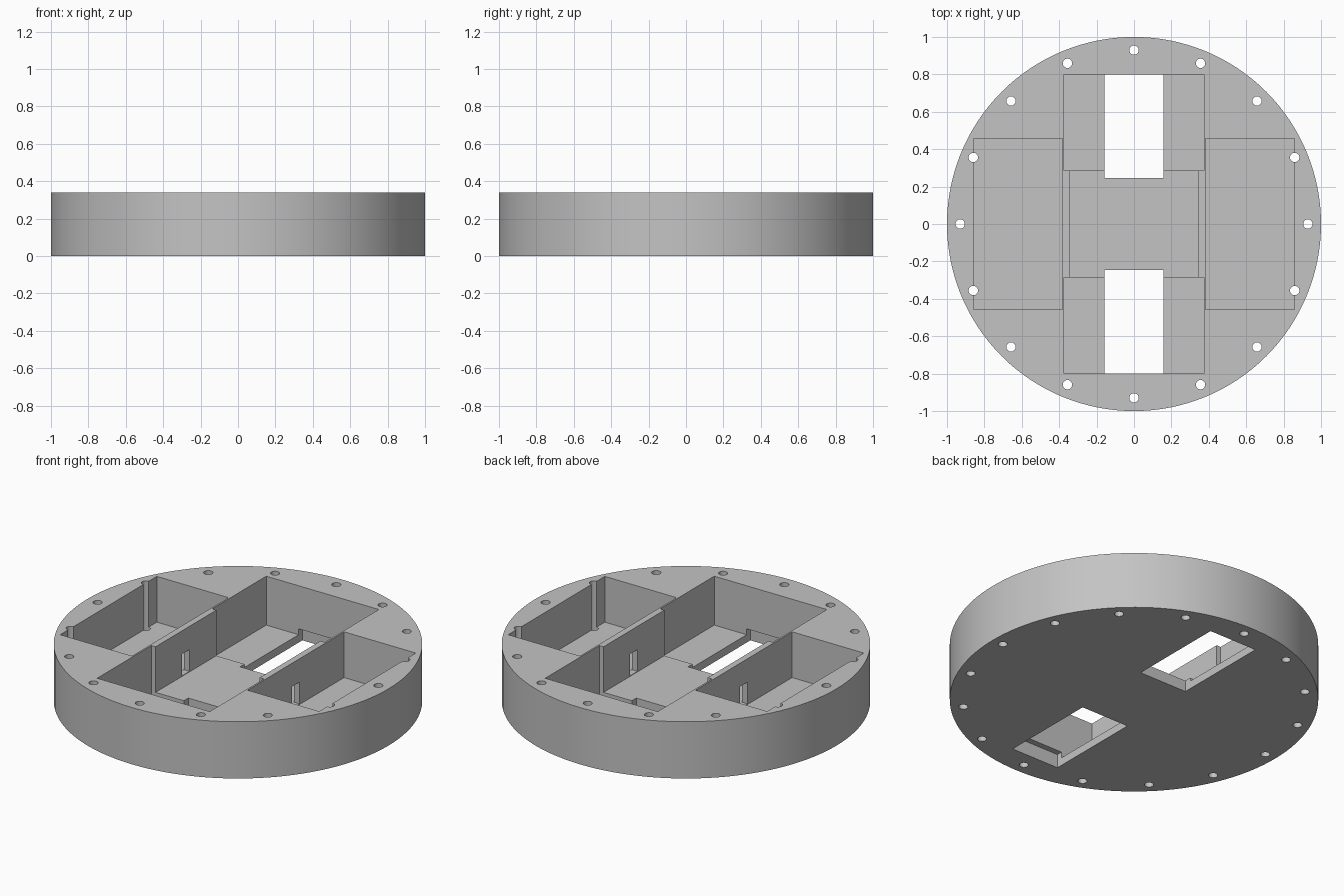
import bpy, bmesh, math
from mathutils import Matrix

cube = bpy.data.objects.get("Cube")
if cube:
    bpy.data.objects.remove(cube, do_unlink=True)

HEIGHT = 0.34
TOP = HEIGHT + 0.1      # cutters stick out past the faces
BELOW = -0.1

grey = bpy.data.materials.new("plain grey")
grey.use_nodes = True
colour = (0.55, 0.55, 0.55, 1)
grey.diffuse_color = colour
grey.node_tree.nodes["Principled BSDF"].inputs["Base Color"].default_value = colour


def make_object(name, bm):
    mesh = bpy.data.meshes.new(name)
    bm.to_mesh(mesh)
    bm.free()
    mesh.materials.append(grey)
    obj = bpy.data.objects.new(name, mesh)
    bpy.context.collection.objects.link(obj)
    return obj


def add_cylinder(bm, radius, x, y, z0, z1, sides):
    bmesh.ops.create_cone(bm, cap_ends=True, segments=sides, radius1=radius,
                          radius2=radius, depth=z1 - z0,
                          matrix=Matrix.Translation((x, y, (z0 + z1) / 2)))


def add_box(bm, x0, x1, y0, y1, z0, z1):
    centre = Matrix.Translation(((x0 + x1) / 2, (y0 + y1) / 2, (z0 + z1) / 2))
    size = Matrix.Diagonal((abs(x1 - x0), abs(y1 - y0), z1 - z0, 1))
    bmesh.ops.create_cube(bm, size=1, matrix=centre @ size)


# Round body
body_bm = bmesh.new()
add_cylinder(body_bm, 1, 0, 0, 0, HEIGHT, 128)
body = make_object("round_housing", body_bm)
cutters = []


def cut(name, bm):
    cutter = make_object(name, bm)
    cutter.hide_render = True
    cutters.append(cutter)
    mod = body.modifiers.new(name, "BOOLEAN")
    mod.operation = "DIFFERENCE"
    mod.solver = "EXACT"
    mod.object = cutter


# Middle compartment
bm = bmesh.new()
add_box(bm, -0.345, 0.345, -0.3, 0.3, 0.067, TOP)
cut("middle_pocket", bm)

# End compartments, open slots in their floors, and side compartments
ends, slots, sides = bmesh.new(), bmesh.new(), bmesh.new()
for s in (-1, 1):
    add_box(ends, -0.373, 0.373, s * 0.287, s * 0.8, 0.047, TOP)
    add_box(slots, -0.158, 0.158, s * 0.245, s * 0.835, BELOW, 0.082)
    add_box(sides, s * 0.383, s * 0.858, -0.457, 0.457, 0.066, TOP)
cut("end_pockets", ends)
cut("floor_slots", slots)
cut("side_pockets", sides)

# Cable passages between the middle and side compartments
bm = bmesh.new()
for s in (-1, 1):
    add_box(bm, s * 0.32, s * 0.41, -0.035, 0.035, 0.07, 0.2)
cut("cable_passages", bm)

# Ring of screw holes
bm = bmesh.new()
for i in range(16):
    angle = math.tau * i / 16
    add_cylinder(bm, 0.025, 0.93 * math.cos(angle), 0.93 * math.sin(angle),
                 BELOW, TOP, 24)
cut("screw_holes", bm)

# Bake the cuts and drop the cutters
bpy.context.view_layer.update()
result = bpy.data.meshes.new_from_object(
    body.evaluated_get(bpy.context.evaluated_depsgraph_get()))
body.modifiers.clear()
body.data = result
result.materials.clear()
result.materials.append(grey)
for cutter in cutters:
    bpy.data.objects.remove(cutter, do_unlink=True)

bpy.ops.object.select_all(action="DESELECT")
body.select_set(True)
bpy.context.view_layer.objects.active = body
bpy.ops.object.shade_smooth_by_angle(angle=math.radians(30))
